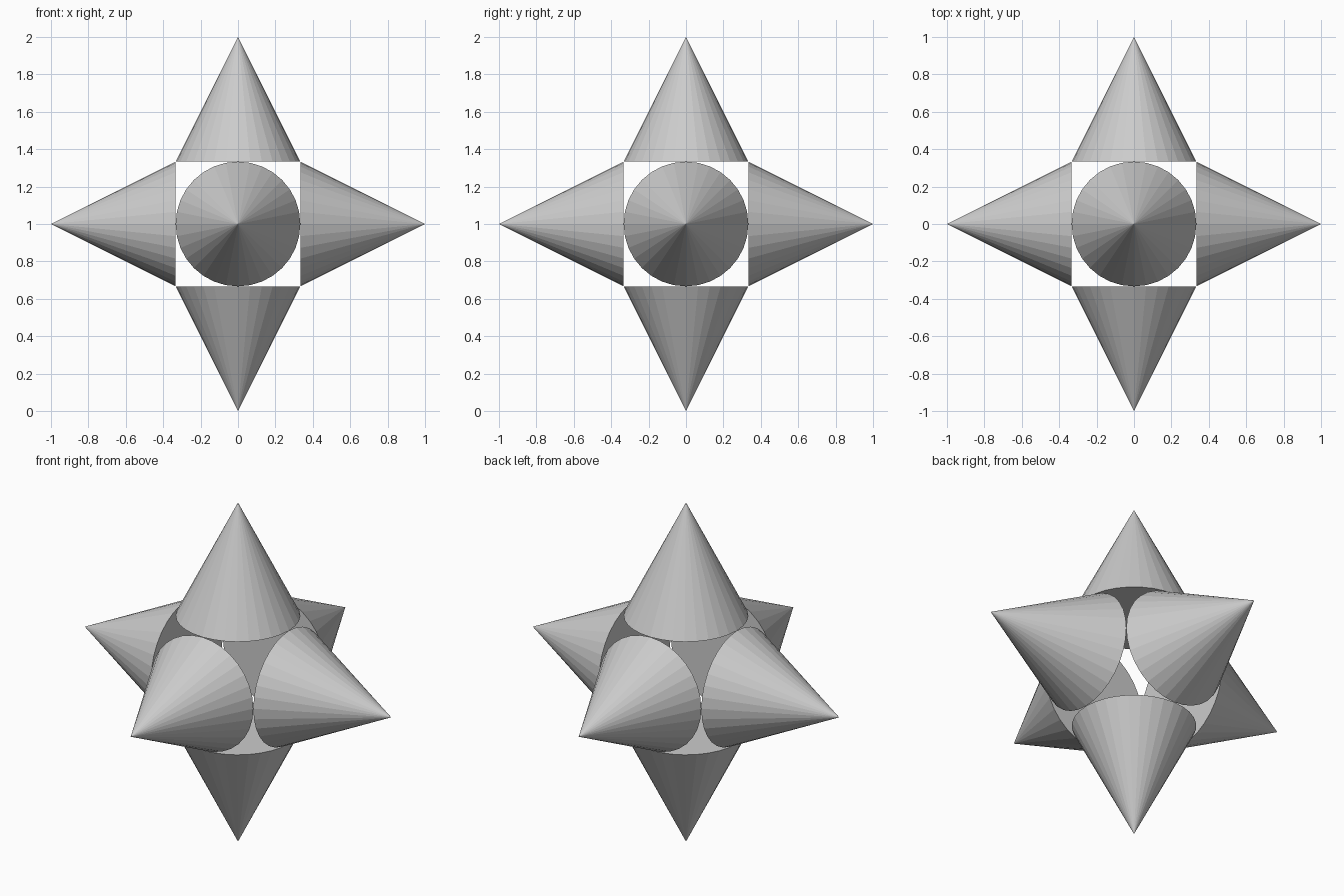
import bpy
from mathutils import Vector

cube = bpy.data.objects.get("Cube")
if cube:
    bpy.data.objects.remove(cube, do_unlink=True)

# Single grey finish
GREY = (0.6, 0.6, 0.6, 1.0)
grey = bpy.data.materials.new("grey")
grey.use_nodes = True
grey.diffuse_color = GREY
for node in grey.node_tree.nodes:
    if node.type == "BSDF_PRINCIPLED":
        node.inputs["Base Color"].default_value = GREY

CENTRE = Vector((0, 0, 1))
BASE = 1 / 3       # base radius and distance of the base from the centre
LENGTH = 1 - BASE


def spike(name, direction):
    """Closed, flat-shaded cone pointing outward from the centre."""
    d = Vector(direction)
    bpy.ops.mesh.primitive_cone_add(
        vertices=32, radius1=BASE, radius2=0, depth=LENGTH,
        location=CENTRE + d * (BASE + LENGTH / 2),
        rotation=d.to_track_quat("Z", "Y").to_euler())
    cone = bpy.context.object
    cone.name = name
    cone.data.materials.append(grey)


# Six spikes, one along each axis direction
spike("top_spike", (0, 0, 1))
spike("bottom_spike", (0, 0, -1))
spike("left_spike", (1, 0, 0))
spike("right_spike", (-1, 0, 0))
spike("front_spike", (0, -1, 0))
spike("back_spike", (0, 1, 0))
